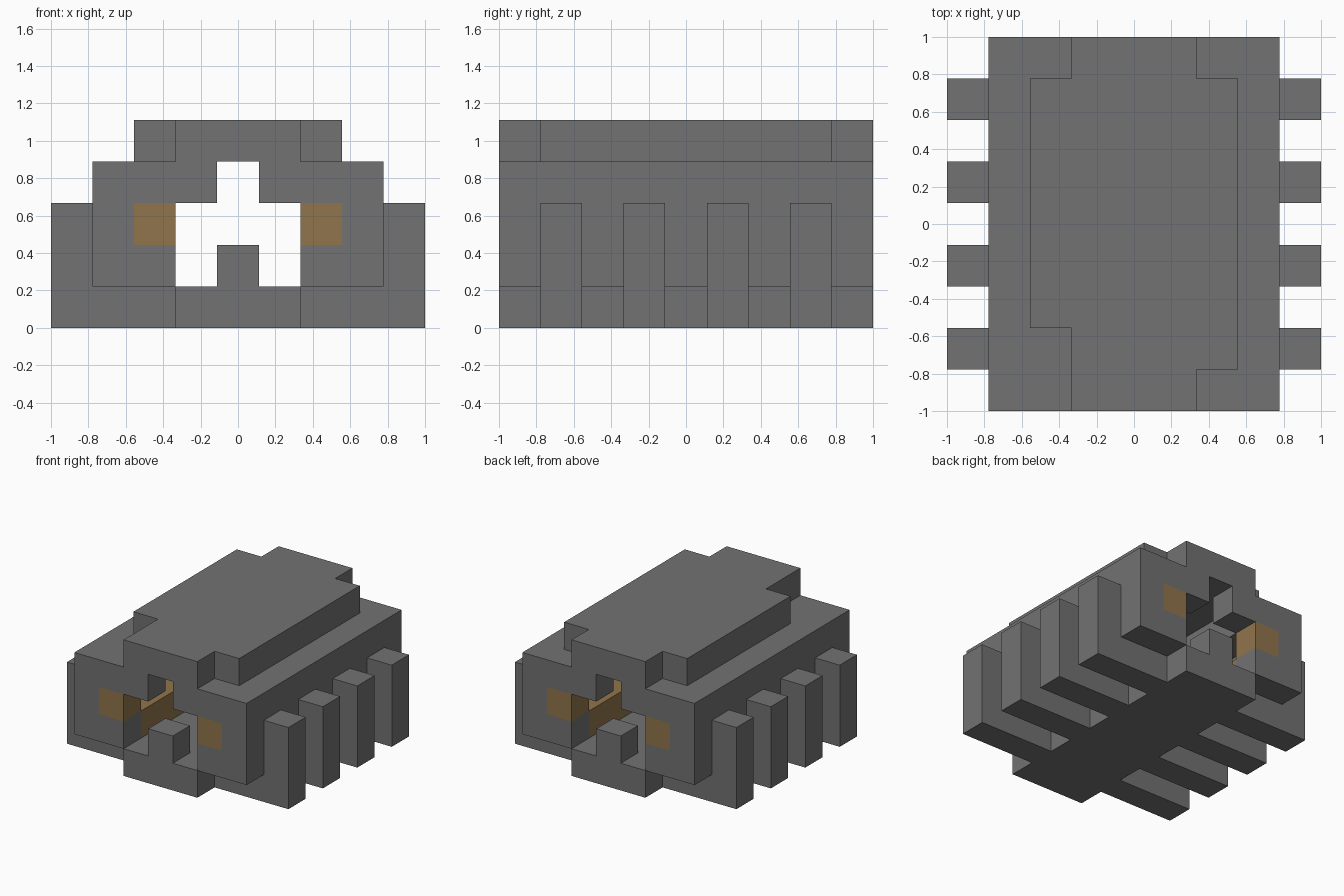
import bpy
import bmesh
from mathutils import Vector

U = 2 / 9  # one block of the grid

cube = bpy.data.objects.get("Cube")
if cube:
    bpy.data.objects.remove(cube, do_unlink=True)


def material(name, rgb):
    mat = bpy.data.materials.new(name)
    mat.use_nodes = True
    mat.diffuse_color = (*rgb, 1)
    mat.node_tree.nodes["Principled BSDF"].inputs["Base Color"].default_value = (*rgb, 1)
    return mat


GREY = material("stone_grey", (0.168, 0.168, 0.168))
AMBER = material("amber_brown", (0.283, 0.178, 0.072))


def extrude(name, outline, start, end, mat, axis="y", mirror=False):
    """Extrude an outline in block units: x,z along y, or x,y along z."""
    bm = bmesh.new()
    if axis == "y":
        points = [(a, start, b) for a, b in outline]
        push = Vector((0, end - start, 0))
    else:
        points = [(a, b, start) for a, b in outline]
        push = Vector((0, 0, end - start))
    face = bm.faces.new([bm.verts.new(p) for p in points])
    result = bmesh.ops.extrude_face_region(bm, geom=[face])
    moved = [v for v in result["geom"] if isinstance(v, bmesh.types.BMVert)]
    bmesh.ops.translate(bm, verts=moved, vec=push)
    # Centre the block grid and scale it to size
    for v in bm.verts:
        v.co = (v.co - Vector((4.5, 4.5, 0))) * U
    bmesh.ops.recalc_face_normals(bm, faces=bm.faces)
    mesh = bpy.data.meshes.new(name)
    bm.to_mesh(mesh)
    bm.free()
    mesh.materials.append(mat)
    obj = bpy.data.objects.new(name, mesh)
    bpy.context.collection.objects.link(obj)
    if mirror:
        obj.modifiers.new("Mirror", "MIRROR").use_mirror_merge = False
    return obj


def rect(a0, b0, a1, b1):
    return [(a0, b0), (a1, b0), (a1, b1), (a0, b1)]


# Long floor plate
extrude("floor_plate", rect(3, 0, 6, 1), 0, 9, GREY)

# Roof slab with cut corners, one of them deeper
roof = [(3, 0), (6, 0), (6, 1), (7, 1), (7, 8), (6, 8),
        (6, 9), (3, 9), (3, 8), (2, 8), (2, 2), (3, 2)]
extrude("roof", roof, 4, 5, GREY, axis="z")

# Side walls of the hollow body, with inner ledges
wall = [(8, 1), (8, 4), (6, 4), (6, 3), (7, 3), (7, 1)]
extrude("side_walls", wall, 1, 8, GREY, mirror=True)
extrude("inner_ledges", rect(6, 1, 7, 2), 1, 8, AMBER, mirror=True)

# End walls with stepped openings, eyes and a central tooth
end_wall = [(8, 1), (8, 4), (5, 4), (5, 3), (7, 3), (7, 2), (6, 2), (6, 1)]
for end, y in (("front", 0), ("back", 8)):
    extrude(end + "_wall", end_wall, y, y + 1, GREY, mirror=True)
    extrude(end + "_eyes", rect(6, 2, 7, 3), y, y + 1, AMBER, mirror=True)
    extrude(end + "_tooth", rect(4, 1, 5, 2), y, y + 1, GREY)

# Four pairs of bent legs
leg = [(9, 0), (9, 3), (8, 3), (8, 1), (6, 1), (6, 0)]
for i in range(4):
    y = 2 * i + 1
    extrude(f"leg_pair_{i + 1}", leg, y, y + 1, GREY, mirror=True)
